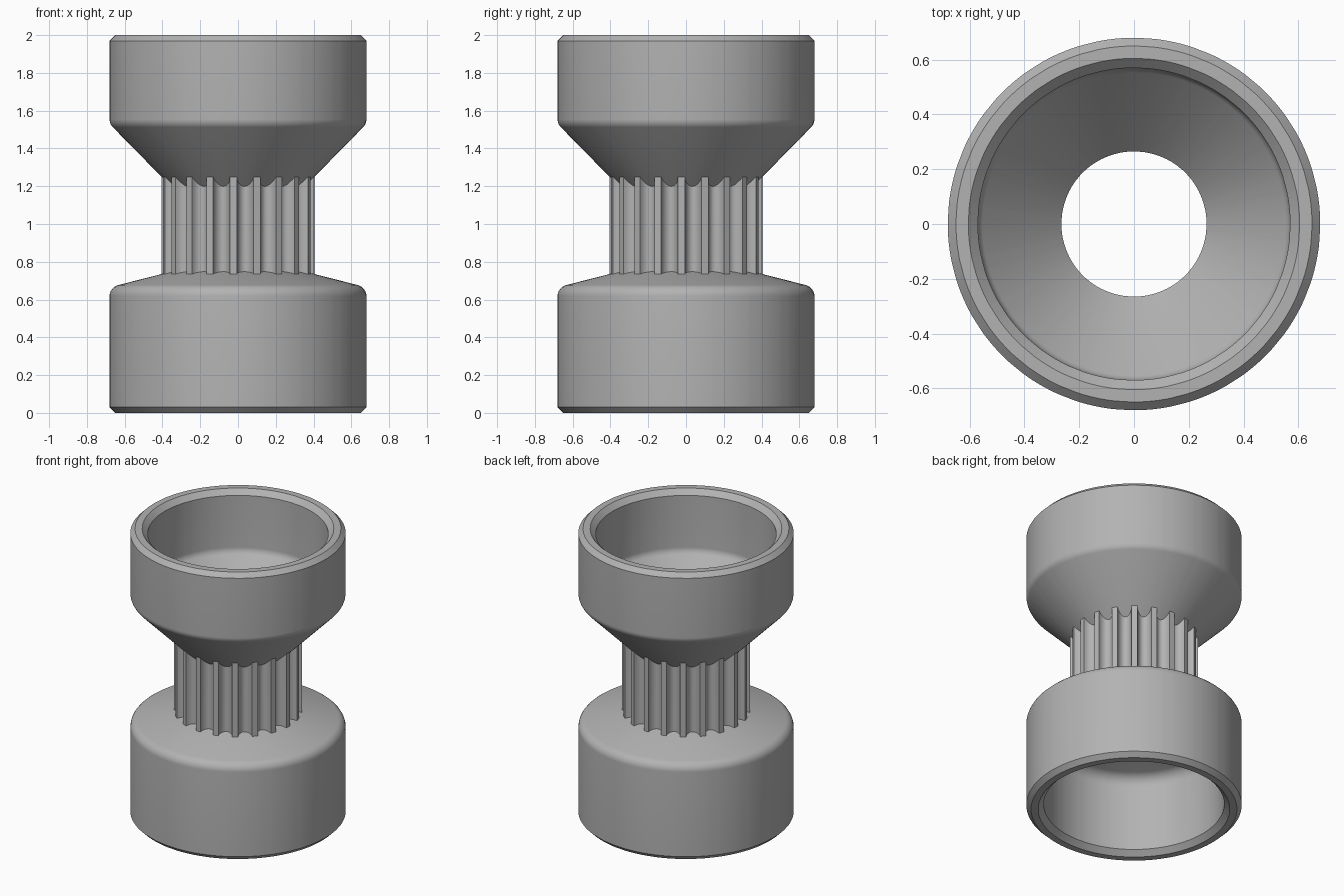
import bpy
import bmesh
import math
from mathutils import Vector

cube = bpy.data.objects.get("Cube")
if cube:
    bpy.data.objects.remove(cube, do_unlink=True)

FLUTES = 20
RIB_R, DEPTH, BORE = 0.405, 0.05, 0.265
PITCH = 2 * math.pi / FLUTES
RIB = 0.092                      # rib width as an angle
GROOVE_STEPS = 10
UPPER_SLOPE, LOWER_SLOPE = 1.02, -0.255

material = bpy.data.materials.new("plain grey")
material.use_nodes = True
grey = (0.45, 0.45, 0.45, 1)
material.diffuse_color = grey
material.node_tree.nodes["Principled BSDF"].inputs["Base Color"].default_value = grey


def fillet(before, corner, after, radius, steps=6):
    """Points of an arc that rounds a profile corner."""
    c = Vector(corner)
    a, b = (Vector(before) - c).normalized(), (Vector(after) - c).normalized()
    half = a.angle(b) / 2
    centre = c + (a + b).normalized() * radius / math.sin(half)
    start = c + a * radius / math.tan(half) - centre
    end = c + b * radius / math.tan(half) - centre
    arc = [start.lerp(end, i / steps).normalized() * radius + centre
           for i in range(steps + 1)]
    return [(p.x, p.y) for p in arc]


# Angles and groove depths around the fluted neck
around = []
first = -math.pi / 2 - 0.062 - RIB / 2
for flute in range(FLUTES):
    base = first + flute * PITCH
    around.append((base, 0))
    for i in range(GROOVE_STEPS):
        t = math.pi * i / GROOVE_STEPS
        across = (1 - math.cos(t)) / 2
        around.append((base + RIB + across * (PITCH - RIB), DEPTH * math.sin(t)))

# Profile: None marks the rings that follow the flutes
lower_end, upper_end = (RIB_R, 0.735), (RIB_R, 1.25)
lower_corner, upper_corner = (0.68, 0.665), (0.68, 1.53)
outer_low = [(0.605, 0), (0.65, 0), (0.68, 0.03)]
outer_low += fillet((0.68, 0.03), lower_corner, lower_end, 0.06)
outer_high = fillet(upper_end, upper_corner, (0.68, 1.97), 0.06)
outer_high += [(0.68, 1.97), (0.65, 2), (0.605, 2), (0.57, 1.965)]
upper_floor, lower_floor = (BORE, 1.265), (BORE, 0.63)
inner = fillet((0.57, 1.965), (0.57, 1.58), upper_floor, 0.06)
inner += [upper_floor, lower_floor]
inner += fillet(lower_floor, (0.57, 0.55), (0.57, 0.035), 0.08)
inner += [(0.57, 0.035)]

bm = bmesh.new()
rings = []


def add_ring(radius, z, slope=None):
    ring = []
    for angle, depth in around:
        d = 0 if slope is None else depth
        r = radius - d
        height = z if slope is None else z - d * slope
        ring.append(bm.verts.new((r * math.cos(angle), r * math.sin(angle), height)))
    rings.append(ring)


for point in outer_low:
    add_ring(*point)
add_ring(*lower_end, LOWER_SLOPE)
add_ring(*upper_end, UPPER_SLOPE)
for point in outer_high + inner:
    add_ring(*point)

# Skin the closed profile
count = len(around)
for k, ring in enumerate(rings):
    following = rings[(k + 1) % len(rings)]
    for i in range(count):
        j = (i + 1) % count
        bm.faces.new((ring[i], ring[j], following[j], following[i]))
bmesh.ops.recalc_face_normals(bm, faces=bm.faces)

mesh = bpy.data.meshes.new("fluted_double_cup")
bm.to_mesh(mesh)
bm.free()
mesh.materials.append(material)
body = bpy.data.objects.new("fluted_double_cup", mesh)
bpy.context.collection.objects.link(body)
bpy.context.view_layer.objects.active = body
body.select_set(True)
bpy.ops.object.shade_smooth_by_angle(angle=math.radians(30))
